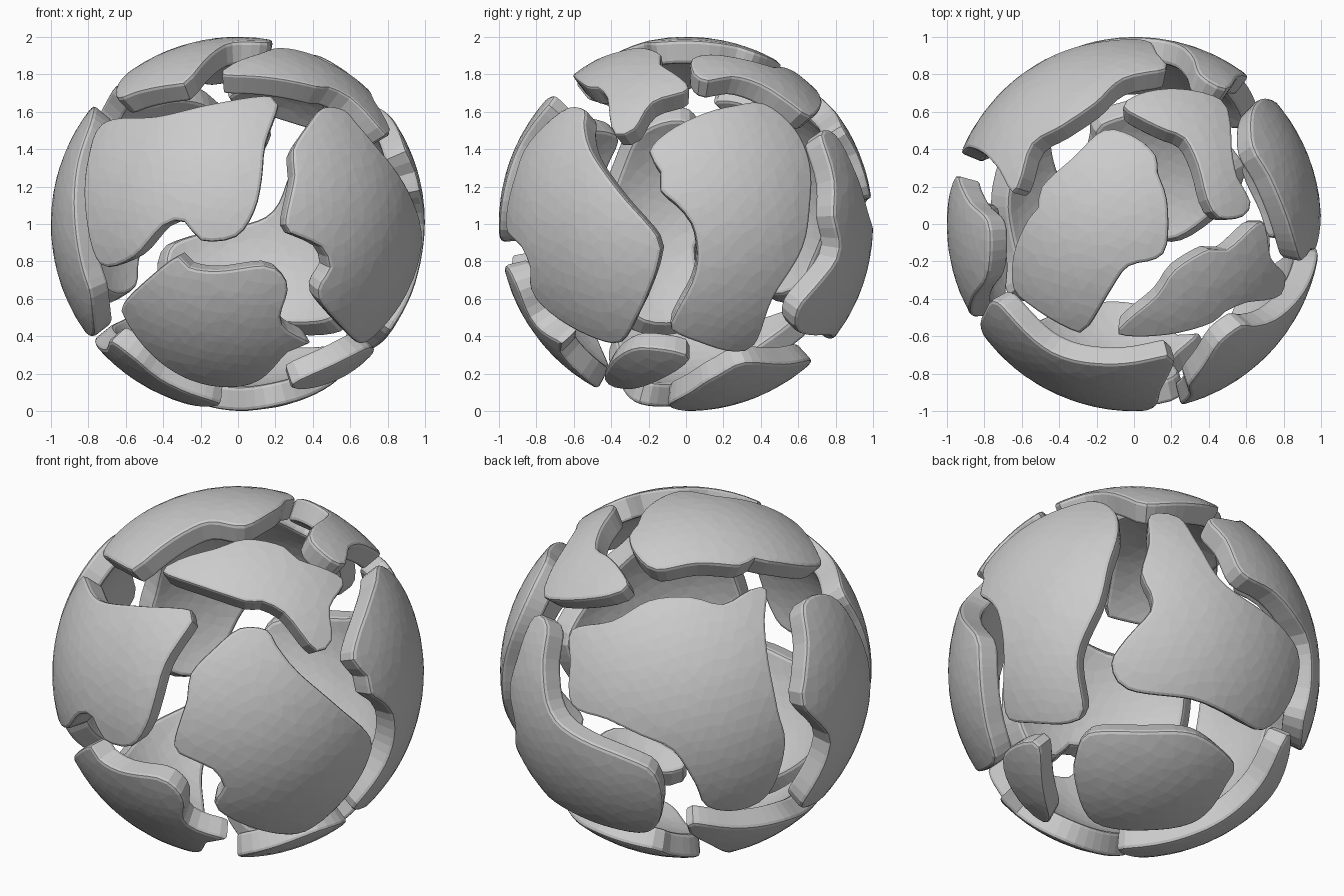
import bpy, bmesh, math, random
from mathutils import Vector
from mathutils.geometry import delaunay_2d_cdt

if "Cube" in bpy.data.objects:
    bpy.data.objects.remove(bpy.data.objects["Cube"])

random.seed(4)
CENTRE = Vector((0, 0, 1))
INNER = 0.87      # inner radius of the unit shell
STEP = 0.08       # mesh spacing on the shell

# Viewing directions used to draw the outlines: (azimuth, elevation)
FRONT, RIGHT, LEFT, TOP, BOTTOM = (0, 0), (90, 0), (270, 0), (0, 90), (0, -90)
FRONT_RIGHT, BACK_LEFT, BACK_RIGHT_LOW = (35, 25), (215, 25), (141, -27.5)


def on_sphere(view, u, v):
    """Lift a point drawn in a view onto the unit sphere."""
    a, e = (math.radians(t) for t in view)
    r = Vector((math.cos(a), math.sin(a), 0))
    up = Vector((-math.sin(a) * math.sin(e), math.cos(a) * math.sin(e), math.cos(e)))
    w = math.sqrt(max(0, 1 - u * u - v * v))
    return (r * u + up * v + r.cross(up) * w).normalized()


def smooth_loop(pts):
    """Closed Catmull-Rom loop on the sphere."""
    out, n = [], len(pts)
    for i in range(n):
        p0, p1, p2, p3 = (pts[(i + k) % n] for k in (-1, 0, 1, 2))
        steps = max(1, round((p2 - p1).length / 0.06))
        for s in range(steps):
            t = s / steps
            q = 0.5 * (2 * p1 + (p2 - p0) * t + (2 * p0 - 5 * p1 + 4 * p2 - p3) * t * t
                       + (3 * p1 - p0 - 3 * p2 + p3) * t ** 3)
            out.append(q.normalized())
    return out


def plate(name, view, outline):
    """Curved slab of shell with rounded rims."""
    loop = smooth_loop([on_sphere(view, u / 100, v / 100) for u, v in outline])
    c = sum(loop, Vector()).normalized()
    ax = c.orthogonal().normalized()
    ay = c.cross(ax)
    # flatten, fill with a jittered grid, then wrap back on the sphere
    flat = [Vector((p.dot(ax), p.dot(ay))) / (1 + p.dot(c)) for p in loop]
    n, h = len(flat), STEP / 2
    grid = []
    for i in range(-26, 27):
        for j in range(-28, 29):
            q = Vector(((i + (j % 2) / 2) * h, j * h * 0.87))
            q += Vector((random.uniform(-.2, .2), random.uniform(-.2, .2))) * h
            if min((q - f).length for f in flat) > 0.028:
                grid.append(q)
    res = delaunay_2d_cdt(flat + grid, [], [list(range(n))], 1, 1e-6)
    bm = bmesh.new()
    outer, inner = {}, {}
    for tri in res[2]:
        for k in tri:
            if k not in outer:
                q = res[0][k]
                s = q.length_squared
                d = (ax * (2 * q.x) + ay * (2 * q.y) + c * (1 - s)) / (1 + s)
                outer[k] = bm.verts.new(d)
                inner[k] = bm.verts.new(d * INNER)
        bm.faces.new([outer[k] for k in tri])
        bm.faces.new([inner[k] for k in reversed(tri)])
    back = {v: inner[k] for k, v in outer.items()}
    rims = [e for e in bm.edges if e.is_boundary]
    for e in rims:
        a, b = e.verts
        if a in back:
            bm.faces.new((a, b, back[b], back[a]))
    bmesh.ops.recalc_face_normals(bm, faces=bm.faces)
    bmesh.ops.bevel(bm, geom=rims, offset=0.02, segments=2, profile=0.5,
                    affect='EDGES', clamp_overlap=True)
    me = bpy.data.meshes.new(name)
    bm.to_mesh(me)
    bm.free()
    ob = bpy.data.objects.new(name, me)
    ob.location = CENTRE
    bpy.context.collection.objects.link(ob)


# Front plates
plate("front_upper_plate", FRONT, [
    (-73, 54), (-81, 34), (-82, 5), (-74, -22), (-56, -18), (-40, -1), (-29, 1), (-20, -9),
    (-1, -7), (9, 7), (13, 24), (15, 43), (22, 64), (18, 69), (-13, 65), (-44, 58)])
plate("front_lower_plate", FRONT, [
    (-32, -17), (-26, -23), (-11, -25), (14, -22), (24, -27), (27, -36), (23, -50), (27, -57),
    (39, -64), (27, -69), (12, -84), (-4, -88), (-26, -84), (-46, -71), (-61, -51), (-62, -43),
    (-47, -28)])
plate("front_right_plate", FRONT_RIGHT, [
    (1, 24), (16, 23), (21, 15), (33, 0), (55, -19), (72, -35), (71, -47), (61, -65), (51, -76),
    (41, -84), (31, -88), (9, -85), (-11, -75), (-12, -68), (-8, -62), (-14, -53), (-27, -47),
    (-35, -40), (-28, -15), (-26, -1), (-13, 13)])

# Top plates
plate("crown_plate", TOP, [
    (-16, 51), (1, 47), (12, 37), (13, 28), (18, 13), (18, -11), (12, -19), (-3, -23), (-12, -35),
    (-24, -55), (-29, -59), (-56, -44), (-65, -35), (-65, -16), (-57, 3), (-52, 9), (-50, 20),
    (-33, 36)])
plate("top_front_plate", FRONT_RIGHT, [
    (-41, 54), (-32, 61), (-12, 67), (4, 72), (25, 68), (33, 61), (57, 50), (50, 35), (51, 17),
    (43, 11), (34, 21), (25, 32), (13, 38), (4, 38), (-20, 46)])
plate("top_back_plate", TOP, [
    (-6, 63), (2, 70), (24, 73), (47, 67), (52, 56), (53, 40), (56, 25), (63, 12), (59, 4),
    (46, 3), (39, 13), (34, 32), (27, 46), (18, 50), (7, 55)])

# Side and back plates
plate("left_plate", LEFT, [
    (-2, 62), (-12, 46), (-22, 29), (-26, 15), (-8, -8), (-6, -22), (-12, -51), (0, -59),
    (25, -59), (47, -40), (50, -25), (48, 5), (39, 34), (30, 53), (15, 62)])
plate("right_plate", RIGHT, [
    (26, 64), (42, 65), (59, 51), (67, 32), (67, 10), (63, -13), (47, -40), (37, -65), (26, -69),
    (7, -64), (-8, -57), (-6, -48), (3, -31), (6, -16), (3, 0), (-6, 11), (-14, 18), (-14, 28),
    (-20, 39), (-10, 50), (10, 60)])
plate("back_right_plate", BACK_RIGHT_LOW, [
    (7, 83), (23, 82), (34, 66), (49, 44), (81, 21), (89, 6), (84, -18), (69, -34), (51, -27),
    (30, -19), (-5, -14), (-14, 0), (-6, 14), (7, 29), (7, 39), (2, 50), (6, 66)])
plate("back_left_plate", BACK_LEFT, [
    (-62, 23), (-40, 28), (-20, 39), (2, 41), (20, 37), (35, 45), (44, 45), (43, 28), (45, 6),
    (50, -20), (54, -39), (45, -66), (29, -75), (11, -73), (5, -61), (-7, -43), (-24, -35),
    (-43, -26), (-62, -18), (-63, 6)])

# Bottom plates
plate("bottom_chip", RIGHT, [
    (-44, -80), (-37, -71), (-25, -66), (-6, -68), (2, -73), (-14, -84), (-32, -89), (-42, -86)])
plate("bottom_back_plate", BACK_RIGHT_LOW, [
    (-26, -37), (3, -36), (33, -37), (54, -52), (50, -63), (35, -82), (8, -88), (-22, -84),
    (-33, -63), (-33, -50)])
plate("bottom_left_plate", BOTTOM, [
    (-10, 20), (-25, 0), (-43, -24), (-50, -47), (-48, -66), (-53, -69), (-68, -46), (-77, -16),
    (-75, 5), (-71, 22), (-68, 38), (-55, 42), (-42, 37), (-14, 29)])
